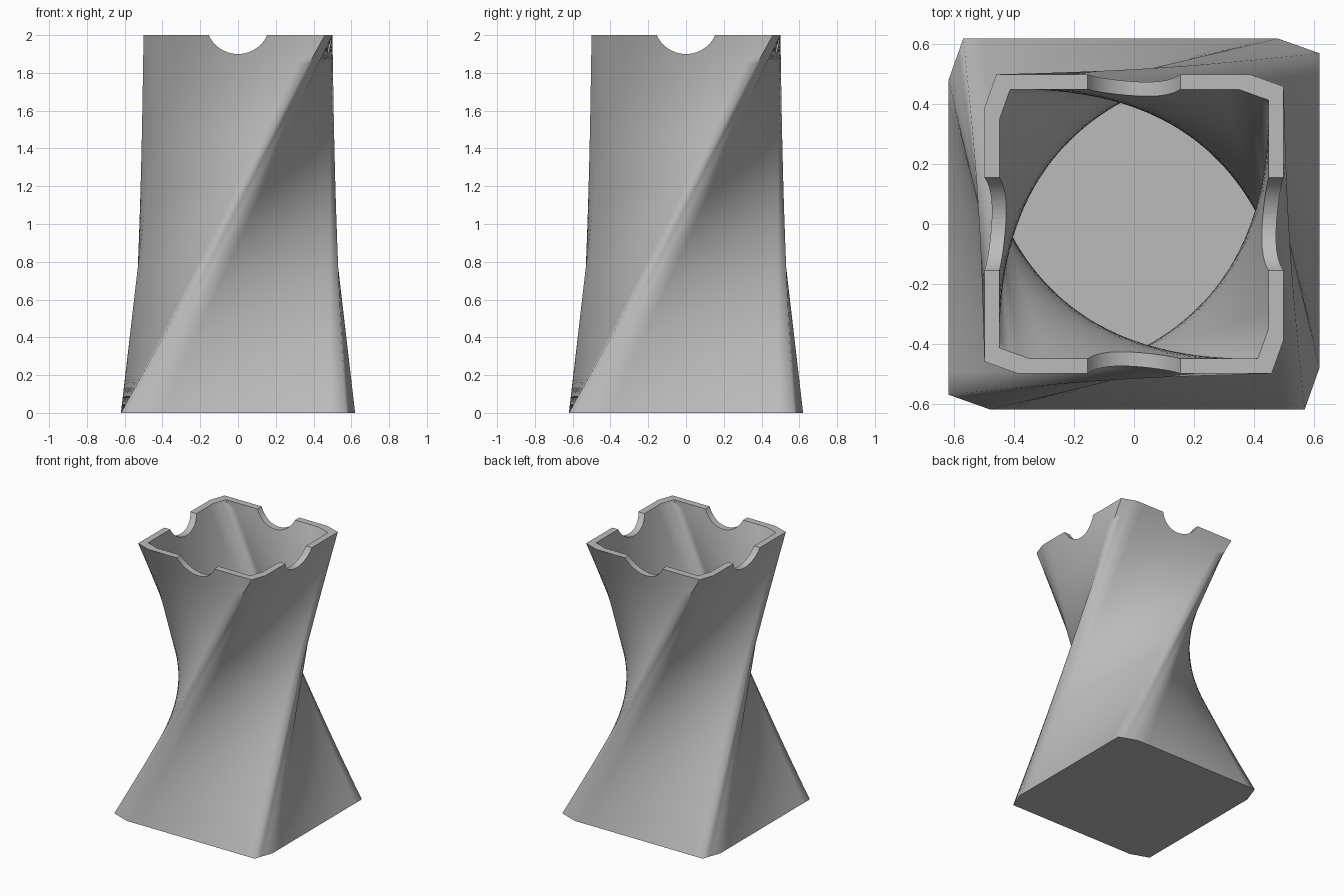
import bpy, bmesh, math
from mathutils import Vector, Matrix

if "Cube" in bpy.data.objects:
    bpy.data.objects.remove(bpy.data.objects["Cube"])

BASE, TOP, HEIGHT = 0.62, 0.5, 2.0
FLOOR, INNER = 0.05, 0.9
ROWS, SIDE_STEPS, CORNER_STEPS = 40, 14, 3

clay = bpy.data.materials.new("light grey clay")
clay.use_nodes = True
GREY = (0.5, 0.5, 0.5, 1)
clay.diffuse_color = GREY
clay.node_tree.nodes["Principled BSDF"].inputs["Base Color"].default_value = GREY


def section(t):
    """Chamfered square whose corners run straight to the next corner on top."""
    turn = Matrix.Rotation(math.pi / 2, 2)
    corners = []
    for lead, trim in ((Vector((0.92, -1.0)), 0.025), (Vector((1.0, -0.775)), 0)):
        p = lead * BASE
        q = (turn @ lead) * TOP
        corners.append(p.lerp(q, t) * (1 - trim * math.sin(math.pi * t)))
    ring = []
    for k in range(4):
        spin = Matrix.Rotation(k * math.pi / 2, 2)
        a, b = (spin @ c for c in corners)
        nxt = spin @ turn @ corners[0]
        ring += [a.lerp(b, i / CORNER_STEPS) for i in range(CORNER_STEPS)]
        ring += [b.lerp(nxt, i / SIDE_STEPS) for i in range(SIDE_STEPS)]
    return ring


def wall(bm, low, scale):
    rings = []
    for r in range(ROWS + 1):
        z = low + (HEIGHT - low) * r / ROWS
        rings.append([bm.verts.new((p.x * scale, p.y * scale, z))
                      for p in section(z / HEIGHT)])
    for lower, upper in zip(rings, rings[1:]):
        bridge(bm, lower, upper)
    return rings


def bridge(bm, one, two):
    n = len(one)
    for i in range(n):
        j = (i + 1) % n
        bm.faces.new((one[i], one[j], two[j], two[i]))


# Twisted hollow body
bm = bmesh.new()
outer = wall(bm, 0, 1)
inner = wall(bm, FLOOR, INNER)
bridge(bm, outer[-1], inner[-1])
bm.faces.new(outer[0])
bm.faces.new(inner[0])
bmesh.ops.recalc_face_normals(bm, faces=bm.faces)
mesh = bpy.data.meshes.new("twisted_vase")
bm.to_mesh(mesh)
bm.free()
vase = bpy.data.objects.new("twisted_vase", mesh)
bpy.context.collection.objects.link(vase)
mesh.materials.append(clay)

# Round notches in the middle of each rim side
bpy.context.view_layer.objects.active = vase
for name, rot in (("notch_cutter_side", (0, math.pi / 2, 0)),
                  ("notch_cutter_front", (math.pi / 2, 0, 0))):
    bpy.ops.mesh.primitive_cylinder_add(vertices=64, radius=0.17, depth=3,
                                        location=(0, 0, 2.07), rotation=rot)
    cutter = bpy.context.object
    cutter.name = name
    cutter.hide_render = True
    cutter.data.materials.append(clay)
    bpy.context.view_layer.objects.active = vase
    cut = vase.modifiers.new("notch", 'BOOLEAN')
    cut.operation = 'DIFFERENCE'
    cut.solver = 'EXACT'
    cut.object = cutter
    bpy.ops.object.modifier_apply(modifier=cut.name)
    bpy.data.objects.remove(cutter)

# Soft twisted ridges, crisp rim, floor and notches
bm = bmesh.new()
bm.from_mesh(vase.data)
bm.normal_update()
for f in bm.faces:
    f.smooth = True
for e in bm.edges:
    level = any(abs(f.normal.z) > 0.98 for f in e.link_faces)
    e.smooth = not level and e.calc_face_angle(0) < math.radians(72)
bm.to_mesh(vase.data)
bm.free()
